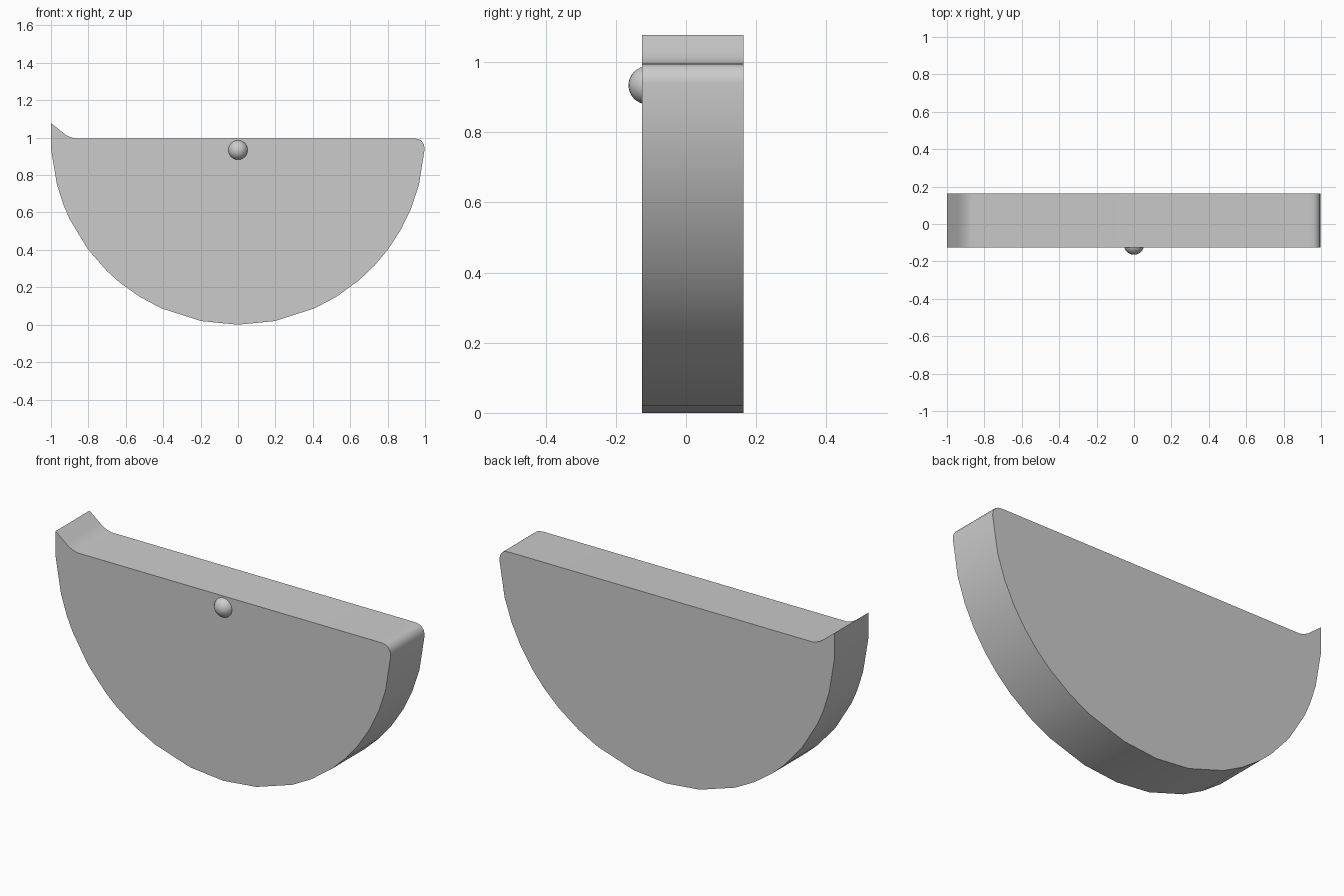
import bpy, bmesh, math

if "Cube" in bpy.data.objects:
    bpy.data.objects.remove(bpy.data.objects["Cube"])

FRONT, BACK = -0.125, 0.164

def finish(name, bm, angle):
    bmesh.ops.recalc_face_normals(bm, faces=bm.faces)
    mesh = bpy.data.meshes.new(name)
    bm.to_mesh(mesh)
    bm.free()
    ob = bpy.data.objects.new(name, mesh)
    bpy.context.collection.objects.link(ob)
    bpy.ops.object.select_all(action='DESELECT')
    ob.select_set(True)
    bpy.context.view_layer.objects.active = ob
    bpy.ops.object.shade_smooth_by_angle(angle=math.radians(angle))
    return ob

# Drawer body: half-disc outline with a lip at the left and a rounded right corner
arc_x = [-0.968, -0.933, -0.9, -0.805, -0.70, -0.63, -0.523, -0.408, -0.197, 0,
         0.197, 0.41, 0.525, 0.645, 0.73, 0.80, 0.87, 0.925, 0.967]
arc = [(x, 1 - math.sqrt(1 - x * x)) for x in arc_x]
right_corner = [(0.998, 0.94), (0.994, 0.965), (0.98, 0.985), (0.963, 0.993), (0.94, 0.996)]
left_lip = [(-0.87, 0.996), (-0.893, 1.002), (-0.92, 1.014), (-0.945, 1.034), (-1, 1.078), (-1, 0.94)]

bm = bmesh.new()
face = bm.faces.new([bm.verts.new((x, FRONT, z)) for x, z in arc + right_corner + left_lip])
ext = bmesh.ops.extrude_face_region(bm, geom=[face], use_keep_orig=True)
for v in ext["geom"]:
    if isinstance(v, bmesh.types.BMVert):
        v.co.y = BACK
finish("half_round_body", bm, 35)

# Round knob sunk into the front face
bm = bmesh.new()
bmesh.ops.create_uvsphere(bm, u_segments=24, v_segments=16, radius=0.054)
for v in bm.verts:
    v.co.y -= 0.11
    v.co.z += 0.934
finish("round_knob", bm, 60)
